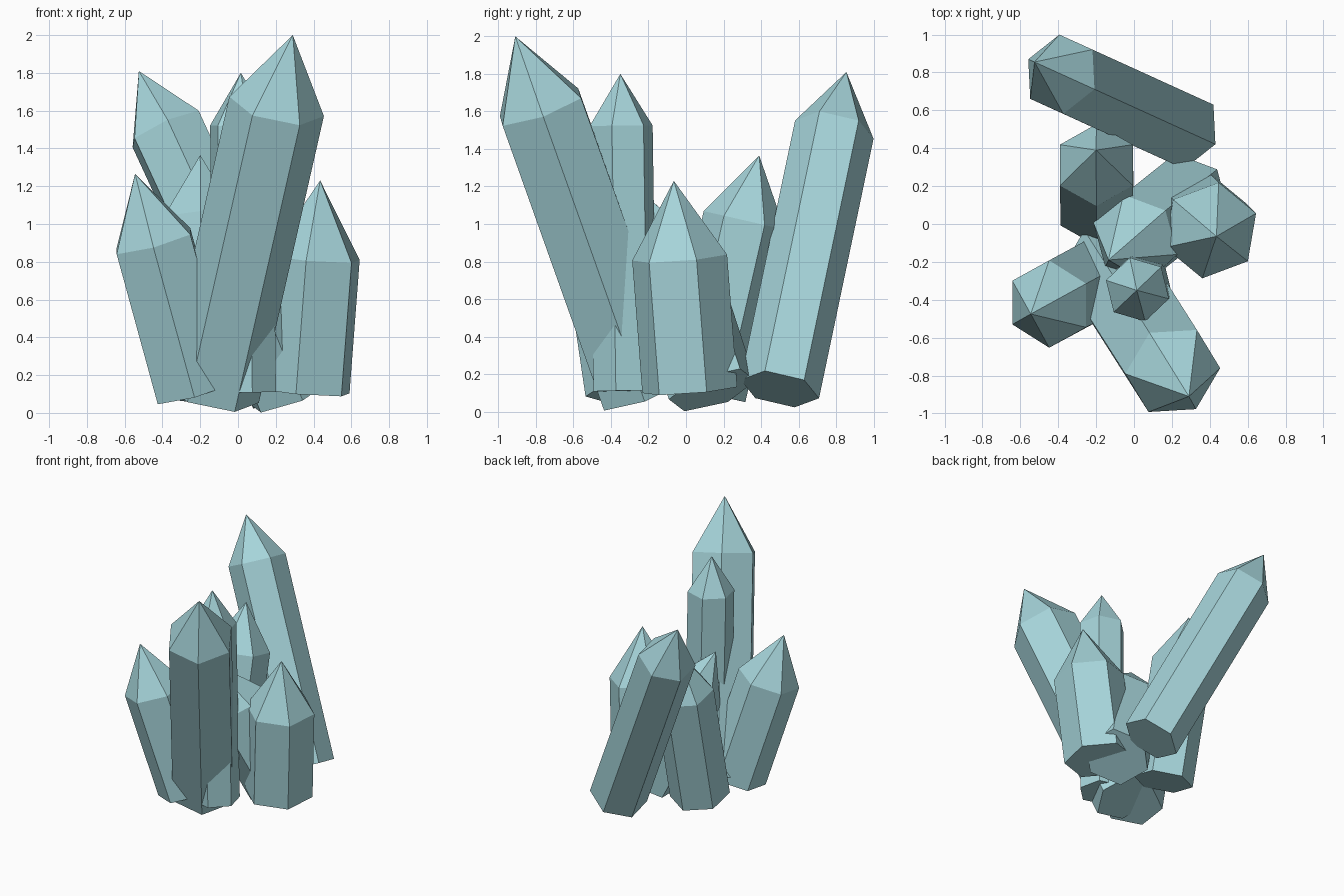
import bpy
import bmesh
import math
from mathutils import Vector

SIDES = 6
TIP_RATIO = 1.6  # point height relative to the crystal radius

cube = bpy.data.objects.get("Cube")
if cube:
    bpy.data.objects.remove(cube, do_unlink=True)

# Pale teal crystal material
COLOUR = (0.38, 0.66, 0.70, 1.0)
mat = bpy.data.materials.new("pale_teal_crystal")
mat.use_nodes = True
mat.diffuse_color = COLOUR
bsdf = next(n for n in mat.node_tree.nodes if n.type == 'BSDF_PRINCIPLED')
bsdf.inputs["Base Color"].default_value = COLOUR
bsdf.inputs["Roughness"].default_value = 0.6


def crystal(name, base, tip, radius, spoke):
    """Hexagonal prism from base towards tip, closed by a pyramid point.
    spoke is the ground direction in which one corner of the prism lies."""
    base, tip = Vector(base), Vector(tip)
    axis = (tip - base).normalized()
    u = Vector((*spoke, 0))
    u.z = -(u.x * axis.x + u.y * axis.y) / axis.z  # tilt into the ring plane
    u.normalize()
    w = axis.cross(u)
    shoulder = tip - axis * radius * TIP_RATIO

    bm = bmesh.new()
    angles = [math.tau * i / SIDES for i in range(SIDES)]
    rings = [[bm.verts.new(c + (u * math.cos(a) + w * math.sin(a)) * radius)
              for a in angles] for c in (base, shoulder)]
    point = bm.verts.new(tip)
    low, high = rings
    bm.faces.new(low[::-1])
    for i in range(SIDES):
        j = (i + 1) % SIDES
        bm.faces.new((low[i], low[j], high[j], high[i]))
        bm.faces.new((high[i], high[j], point))
    bmesh.ops.recalc_face_normals(bm, faces=bm.faces)

    mesh = bpy.data.meshes.new(name)
    bm.to_mesh(mesh)
    bm.free()
    mesh.materials.append(mat)
    bpy.context.collection.objects.link(bpy.data.objects.new(name, mesh))


# Cluster of crystals leaning out from a shared root
crystal("front_crystal", (-0.14, -0.235, 0.105), (0.29, -0.91, 2.0), 0.256, (1, 0.06))
crystal("back_crystal", (0.255, 0.50, 0.12), (-0.525, 0.855, 1.81), 0.215, (0.05, -1))
crystal("left_crystal", (0.35, 0.02, 0.115), (0.435, -0.065, 1.23), 0.257, (0.24, 0.09))
crystal("right_crystal", (-0.23, -0.305, 0.115), (-0.545, -0.475, 1.265), 0.233, (0, -1))
crystal("upright_crystal", (0.035, -0.325, 0.11), (0.015, -0.35, 1.80), 0.173, (0.17, -0.05))
crystal("back_middle_crystal", (-0.195, 0.10, 0.10), (-0.20, 0.39, 1.365), 0.222, (0, -1))
crystal("inner_crystal", (0.28, 0.14, 0.115), (-0.135, -0.19, 1.13), 0.245, (-0.15, -0.14))
